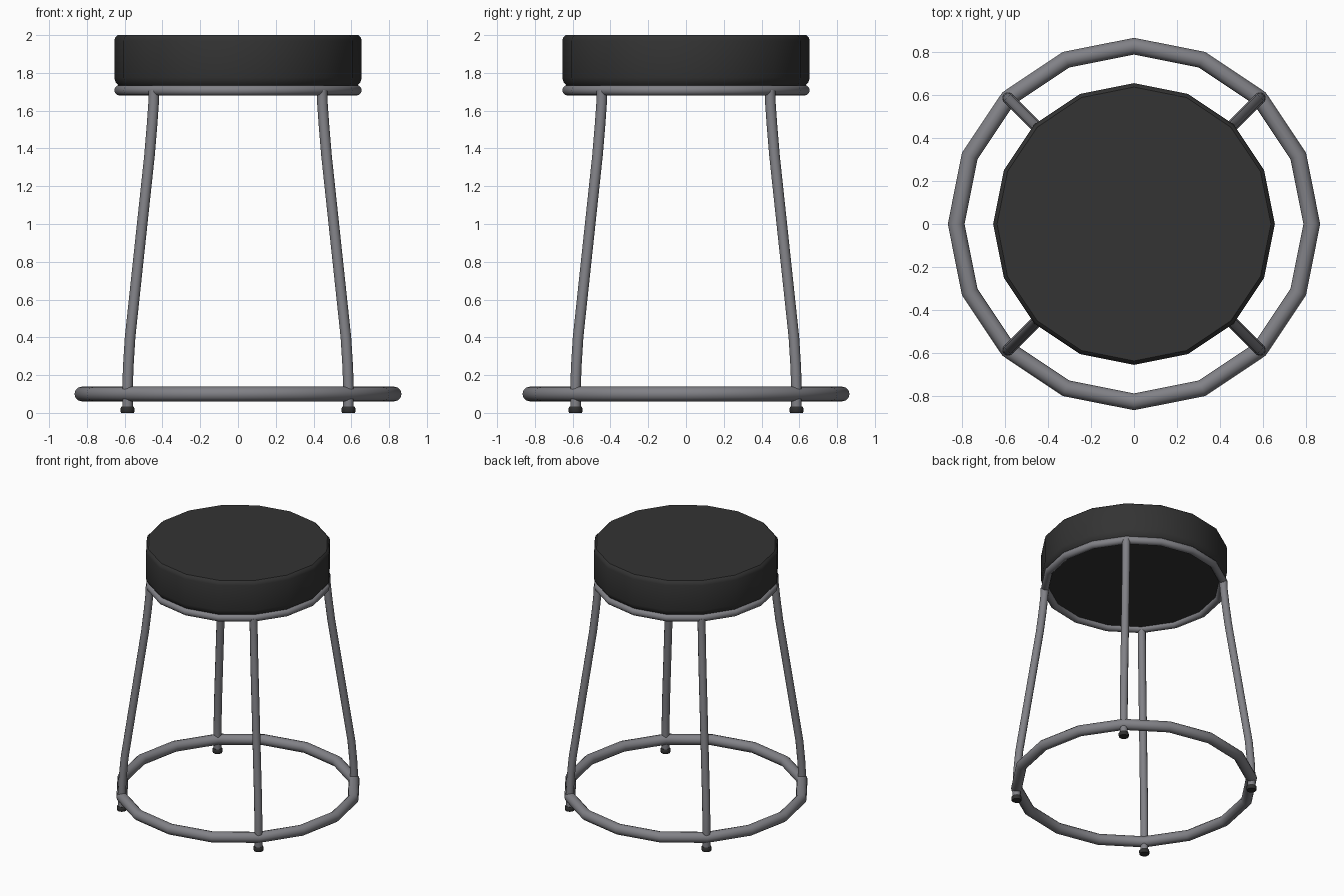
import bpy, bmesh, math
from mathutils import Vector, Matrix

if "Cube" in bpy.data.objects:
    bpy.data.objects.remove(bpy.data.objects["Cube"])


def material(name, rgb):
    m = bpy.data.materials.new(name)
    m.diffuse_color = (*rgb, 1)
    m.use_nodes = True
    m.node_tree.nodes["Principled BSDF"].inputs["Base Color"].default_value = m.diffuse_color
    return m


METAL = material("grey metal", (0.22, 0.22, 0.24))
VINYL = material("black vinyl", (0.033, 0.033, 0.033))
RUBBER = material("black rubber", (0.03, 0.03, 0.03))


def finish(name, rings, mat, closed=False):
    """Skin a list of equal-sized point rings into an object."""
    bm = bmesh.new()
    vs = [[bm.verts.new(p) for p in r] for r in rings]
    n = len(vs[0])
    pairs = list(zip(vs, vs[1:])) + ([(vs[-1], vs[0])] if closed else [])
    for a, b in pairs:
        for i in range(n):
            j = (i + 1) % n
            bm.faces.new((a[i], a[j], b[j], b[i]))
    if not closed:
        bm.faces.new(vs[0][::-1])
        bm.faces.new(vs[-1])
    bmesh.ops.recalc_face_normals(bm, faces=bm.faces)
    me = bpy.data.meshes.new(name)
    bm.to_mesh(me)
    bm.free()
    me.materials.append(mat)
    ob = bpy.data.objects.new(name, me)
    bpy.context.collection.objects.link(ob)
    bpy.ops.object.select_all(action='DESELECT')
    ob.select_set(True)
    bpy.context.view_layer.objects.active = ob
    bpy.ops.object.shade_smooth_by_angle(angle=math.radians(35))
    return ob


def circle(r, z, n, cx=0, cy=0):
    return [Vector((cx + r * math.cos(2 * math.pi * i / n),
                    cy + r * math.sin(2 * math.pi * i / n), z)) for i in range(n)]


def lathe(name, profile, n, mat, cx=0, cy=0):
    return finish(name, [circle(r, z, n, cx, cy) for r, z in profile], mat)


def hoop(name, major, minor, z, mat, n=16, sides=12):
    rings = []
    for i in range(n):
        rot = Matrix.Rotation(2 * math.pi * i / n, 3, 'Z')
        rings.append([rot @ Vector((major + p.x, 0, z + p.y)) for p in circle(minor, 0, sides)])
    return finish(name, rings, mat, closed=True)


# Padded seat with softened edges
lathe("seat", [(0.61, 1.71), (0.63, 1.73), (0.648, 1.75), (0.655, 1.775),
               (0.655, 1.97), (0.65, 1.988), (0.637, 2.0)], 16, VINYL)

# Tube hoops under the seat and around the base
hoop("seat_ring", 0.627, 0.028, 1.708, METAL)
hoop("foot_ring", 0.827, 0.039, 0.10, METAL)

# Four gently bent tube legs with rubber feet; path is (radial distance, height)
PATH = [(0.827, 0.02), (0.827, 0.13), (0.822, 0.24), (0.808, 0.40),
        (0.663, 1.36), (0.644, 1.52), (0.632, 1.64), (0.629, 1.71)]
for k, label in enumerate(("back_right", "back_left", "front_left", "front_right")):
    a = math.radians(45 + 90 * k)
    ca, sa = math.cos(a), math.sin(a)
    lathe(label + "_foot", [(0.033, 0.0), (0.036, 0.006), (0.036, 0.026), (0.031, 0.034)],
          12, RUBBER, 0.827 * ca, 0.827 * sa)
    finish(label + "_leg", [circle(0.028, z, 12, r * ca, r * sa) for r, z in PATH], METAL)
